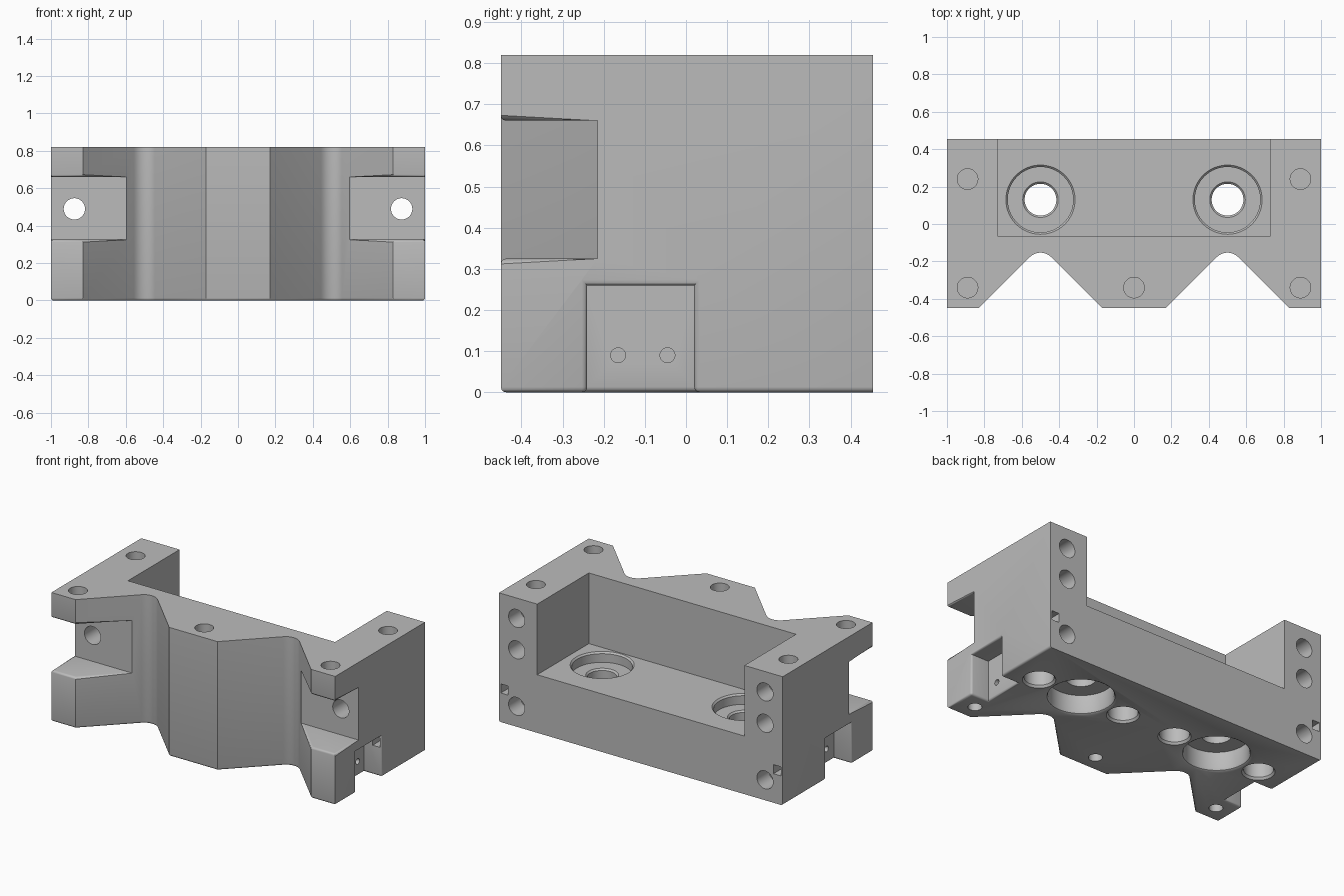
import bpy, bmesh
from math import sin, cos, pi, radians
from mathutils import Vector, Matrix

if "Cube" in bpy.data.objects:
    bpy.data.objects.remove(bpy.data.objects["Cube"], do_unlink=True)

H, BACK, FRONT = 0.82, 0.455, -0.45
SLOT_LOW, SLOT_TOP, FLOOR = 0.325, 0.66, 0.37
DIRS = {"up": Vector((0, 0, 1)), "down": Vector((0, 0, -1)),
        "back": Vector((0, 1, 0)), "left": Vector((1, 0, 0)), "right": Vector((-1, 0, 0))}


def loft(bm, rings):
    """Skin a stack of equal rings into a closed solid."""
    vs = [[bm.verts.new(p) for p in r] for r in rings]
    n = len(vs[0])
    faces = [bm.faces.new(vs[0][::-1]), bm.faces.new(vs[-1])]
    for a, b in zip(vs, vs[1:]):
        for i in range(n):
            j = (i + 1) % n
            faces.append(bm.faces.new((a[i], a[j], b[j], b[i])))
    bmesh.ops.recalc_face_normals(bm, faces=faces)


def box(bm, x, y, z):
    corners = [(x[0], y[0]), (x[1], y[0]), (x[1], y[1]), (x[0], y[1])]
    loft(bm, [[(a, b, h) for a, b in corners] for h in z])


def lathe(bm, origin, direction, profile, sides=48):
    """Round cutter: profile holds (radius, distance along direction)."""
    rot = DIRS[direction].to_track_quat('Z', 'Y').to_matrix()
    loft(bm, [[Vector(origin) + rot @ Vector((r * cos(2 * pi * i / sides),
                                            r * sin(2 * pi * i / sides), d))
               for i in range(sides)] for r, d in profile])


def bore(bm, origin, direction, r, depth):
    """Blind hole entering against the outward direction."""
    lathe(bm, origin, direction, [(r, -depth), (r, 0.05)])


def make_object(name, bm):
    me = bpy.data.meshes.new(name)
    bm.to_mesh(me)
    bm.free()
    ob = bpy.data.objects.new(name, me)
    bpy.context.collection.objects.link(ob)
    return ob


def cut(ob, bm):
    """Subtract the cutter mesh and apply the result."""
    cutter = make_object("cutter", bm)
    cutter.hide_render = True
    mod = ob.modifiers.new("cut", 'BOOLEAN')
    mod.operation, mod.solver, mod.object = 'DIFFERENCE', 'EXACT', cutter
    bpy.context.view_layer.update()
    dg = bpy.context.evaluated_depsgraph_get()
    me = bpy.data.meshes.new_from_object(ob.evaluated_get(dg))
    ob.modifiers.clear()
    ob.data = me
    bpy.data.objects.remove(cutter, do_unlink=True)


# Block outline with two rounded V grooves in the front
outline = [(-1, BACK), (-1, FRONT)]
for cx in (-0.5, 0.5):
    outline.append((cx - 0.33, FRONT))
    for i in range(9):
        a = radians(135 - 90 * i / 8)
        outline.append((cx + 0.08 * cos(a), -0.233 + 0.08 * sin(a)))
    outline.append((cx + 0.33, FRONT))
outline += [(1, FRONT), (1, BACK)]
bm = bmesh.new()
loft(bm, [[(x, y, z) for x, y in outline] for z in (0, H)])
block = make_object("mounting_block", bm)

# Rear cavity, front corner slots and lower side notches
bm = bmesh.new()
box(bm, (-0.73, 0.73), (-0.065, 0.6), (FLOOR, 1))
for s in (-1, 1):
    box(bm, sorted((s * 0.55, s * 1.1)), (-0.6, -0.215), (SLOT_LOW, SLOT_TOP))
    box(bm, sorted((s * 0.875, s * 1.1)), (-0.24, 0.02), (-0.1, 0.26))
cut(block, bm)

# Round the base, slot lips and notch rims
bm = bmesh.new()
bm.from_mesh(block.data)
bmesh.ops.remove_doubles(bm, verts=bm.verts, dist=0.0001)


def near(a, b):
    return abs(a - b) < 0.001


def wants_rounding(e):
    p, q = (v.co for v in e.verts)
    if not e.is_convex or e.calc_face_angle(0) < 0.5:
        return False
    if near(p.z, 0) and near(q.z, 0):
        return not (near(p.y, BACK) and near(q.y, BACK))
    if any(near(p.z, h) and near(q.z, h) for h in (SLOT_LOW, SLOT_TOP)):
        return True
    return all(near(abs(v.x), 1) and v.z < 0.27 and -0.25 < v.y < 0.03 for v in (p, q))


bmesh.ops.bevel(bm, geom=[e for e in bm.edges if wants_rounding(e)], offset=0.013,
                offset_type='OFFSET', segments=3, profile=0.5, affect='EDGES',
                clamp_overlap=True)
bm.to_mesh(block.data)
bm.free()

# Bores
bm = bmesh.new()
bore(bm, (0, -0.34, H), "up", 0.055, 0.11)
bore(bm, (0, -0.34, 0), "down", 0.04, 0.12)
for s in (-1, 1):
    # stepped bore through the cavity floor
    lathe(bm, (s * 0.5, 0.13, 0), "up",
          [(0.203, -0.05), (0.203, 0), (0.193, 0.006), (0.187, 0.02), (0.187, 0.12),
           (0.085, 0.12), (0.085, 0.295), (0.095, 0.305), (0.175, 0.305),
           (0.175, 0.36), (0.185, FLOOR), (0.185, 0.42)], 64)
    # round pockets under the base
    for x in (0.19, 0.81):
        lathe(bm, (s * x, 0.13, 0), "up",
              [(0.095, -0.05), (0.095, 0), (0.085, 0.014), (0.085, 0.12)])
    # top and bottom screw holes
    for y in (0.24, -0.34):
        bore(bm, (s * 0.89, y, H), "up", 0.055, 0.11)
    bore(bm, (s * 0.89, -0.34, 0), "down", 0.04, 0.12)
    # rear holes, the middle one running through to the slot
    for z, depth in ((0.69, 0.12), (0.49, 0.75), (0.13, 0.12)):
        bore(bm, (s * 0.875, BACK, z), "back", 0.057, depth)
    # cable channel and pin holes of the side notch
    box(bm, sorted((s * 0.935, s * 0.987)), (-0.05, 0.6), (0.185, 0.243))
    for y in (-0.165, -0.045):
        bore(bm, (s * 0.875, y, 0.09), "left" if s > 0 else "right", 0.018, 0.08)
cut(block, bm)

# Single grey finish
mat = bpy.data.materials.new("plain_grey")
mat.use_nodes = True
colour = (0.5, 0.5, 0.5, 1)
mat.diffuse_color = colour
mat.node_tree.nodes["Principled BSDF"].inputs["Base Color"].default_value = colour
block.data.materials.clear()
block.data.materials.append(mat)
for p in block.data.polygons:
    p.material_index = 0

bpy.ops.object.select_all(action='DESELECT')
block.select_set(True)
bpy.context.view_layer.objects.active = block
bpy.ops.object.shade_smooth_by_angle(angle=radians(32))
